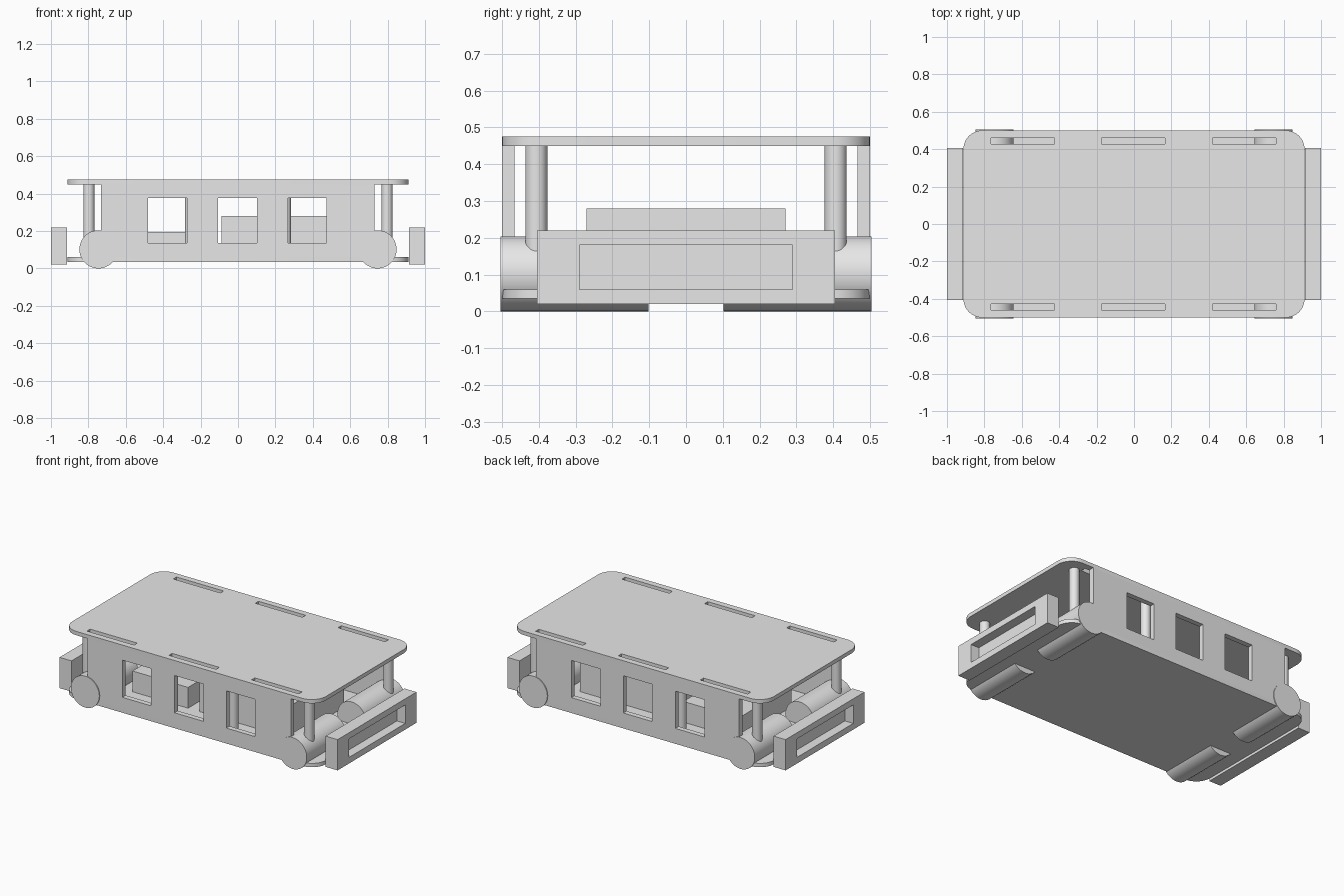
import bpy, math
from mathutils import Matrix, Vector

cube = bpy.data.objects.get("Cube")
if cube:
    bpy.data.objects.remove(cube)

grey = bpy.data.materials.new("plain_grey")
grey.use_nodes = True
COLOUR = (0.8, 0.8, 0.8, 1)
grey.diffuse_color = COLOUR
grey.node_tree.nodes["Principled BSDF"].inputs["Base Color"].default_value = COLOUR


def finish(obj, name):
    """Name, colour and shade a part."""
    obj.name = name
    obj.data.materials.clear()
    obj.data.materials.append(grey)
    bpy.ops.object.select_all(action='DESELECT')
    obj.select_set(True)
    bpy.context.view_layer.objects.active = obj
    bpy.ops.object.shade_smooth_by_angle(angle=math.radians(35))
    return obj


def box(name, x, y, z):
    """Box from (min, max) pairs."""
    centre = [(a + b) / 2 for a, b in (x, y, z)]
    bpy.ops.mesh.primitive_cube_add(size=1, location=centre)
    obj = bpy.context.object
    size = Vector([b - a for a, b in (x, y, z)])
    obj.data.transform(Matrix.Diagonal(size).to_4x4())
    return finish(obj, name)


def cylinder(name, radius, length, centre, rotation=(0, 0, 0)):
    bpy.ops.mesh.primitive_cylinder_add(vertices=48, radius=radius, depth=length,
                                        location=centre, rotation=rotation)
    return finish(bpy.context.object, name)


def rect(u0, u1, v0, v1):
    return [(u0, v0), (u1, v0), (u1, v1), (u0, v1)]


def rounded_rect(half_u, half_v, radius, steps=10):
    points = []
    for corner, (su, sv) in enumerate([(1, 1), (-1, 1), (-1, -1), (1, -1)]):
        for i in range(steps + 1):
            a = math.radians(90) * (corner + i / steps)
            points.append((su * (half_u - radius) + radius * math.cos(a),
                           sv * (half_v - radius) + radius * math.sin(a)))
    return points


def panel(name, loops, thickness, matrix):
    """Flat sheet: the first loop is the outline, the others are holes."""
    curve = bpy.data.curves.new(name, 'CURVE')
    curve.dimensions = '2D'
    curve.fill_mode = 'BOTH'
    curve.extrude = thickness / 2
    for loop in loops:
        spline = curve.splines.new('POLY')
        spline.points.add(len(loop) - 1)
        for point, (u, v) in zip(spline.points, loop):
            point.co = (u, v, 0, 1)
        spline.use_cyclic_u = True
    source = bpy.data.objects.new(name, curve)
    bpy.context.collection.objects.link(source)
    bpy.context.view_layer.update()
    evaluated = source.evaluated_get(bpy.context.evaluated_depsgraph_get())
    mesh = bpy.data.meshes.new_from_object(evaluated)
    bpy.data.objects.remove(source)
    mesh.transform(matrix)
    obj = bpy.data.objects.new(name, mesh)
    bpy.context.collection.objects.link(obj)
    return finish(obj, name)


# Floor and slotted roof
PLATE = 0.025
outline = rounded_rect(0.912, 0.5, 0.1)
slots = [rect(cx - 0.17, cx + 0.17, min(s * 0.427, s * 0.46), max(s * 0.427, s * 0.46))
         for cx in (-0.595, -0.005, 0.59) for s in (-1, 1)]
panel("floor_plate", [outline], PLATE, Matrix.Translation((0, 0, 0.0475)))
panel("roof_plate", [outline] + slots, PLATE, Matrix.Translation((0, 0, 0.4625)))

# Side walls with three windows
windows = [rect(cx - 0.104, cx + 0.104, 0.135, 0.377) for cx in (-0.378, -0.003, 0.37)]
upright = Matrix.Rotation(math.radians(90), 4, 'X')
for side, s in (("front", -1), ("back", 1)):
    panel(side + "_wall", [rect(-0.733, 0.73, 0.06, 0.45)] + windows, 0.034,
          Matrix.Translation((0, s * 0.483, 0)) @ upright)

    # Wheel drums and roof posts
    for end, e in (("right", -1), ("left", 1)):
        cylinder(f"{side}_{end}_wheel", 0.102, 0.403, (e * 0.746, s * 0.3035, 0.102),
                 (math.radians(90), 0, 0))
        for place, x in (("inner", 0.253), ("outer", 0.797)):
            cylinder(f"{side}_{end}_{place}_post", 0.03, 0.39, (e * x, s * 0.407, 0.255))

# Bumpers: open frame on a back plate
facing_x = Matrix(((0, 0, 1, 0), (1, 0, 0, 0), (0, 1, 0, 0), (0, 0, 0, 1)))
for end, e in (("right", -1), ("left", 1)):
    panel(end + "_bumper_frame",
          [rect(-0.405, 0.405, 0.02, 0.22), rect(-0.29, 0.29, 0.06, 0.18)], 0.06,
          Matrix.Translation((e * 0.97, 0, 0)) @ facing_x)
    box(end + "_bumper_back", sorted((e * 0.914, e * 0.94)), (-0.405, 0.405), (0.02, 0.22))

# Inner boxes standing on the floor
box("low_inner_box", (-0.57, -0.17), (-0.27, 0.27), (0.06, 0.195))
box("tall_inner_box", (-0.088, 0.575), (-0.27, 0.27), (0.06, 0.28))
